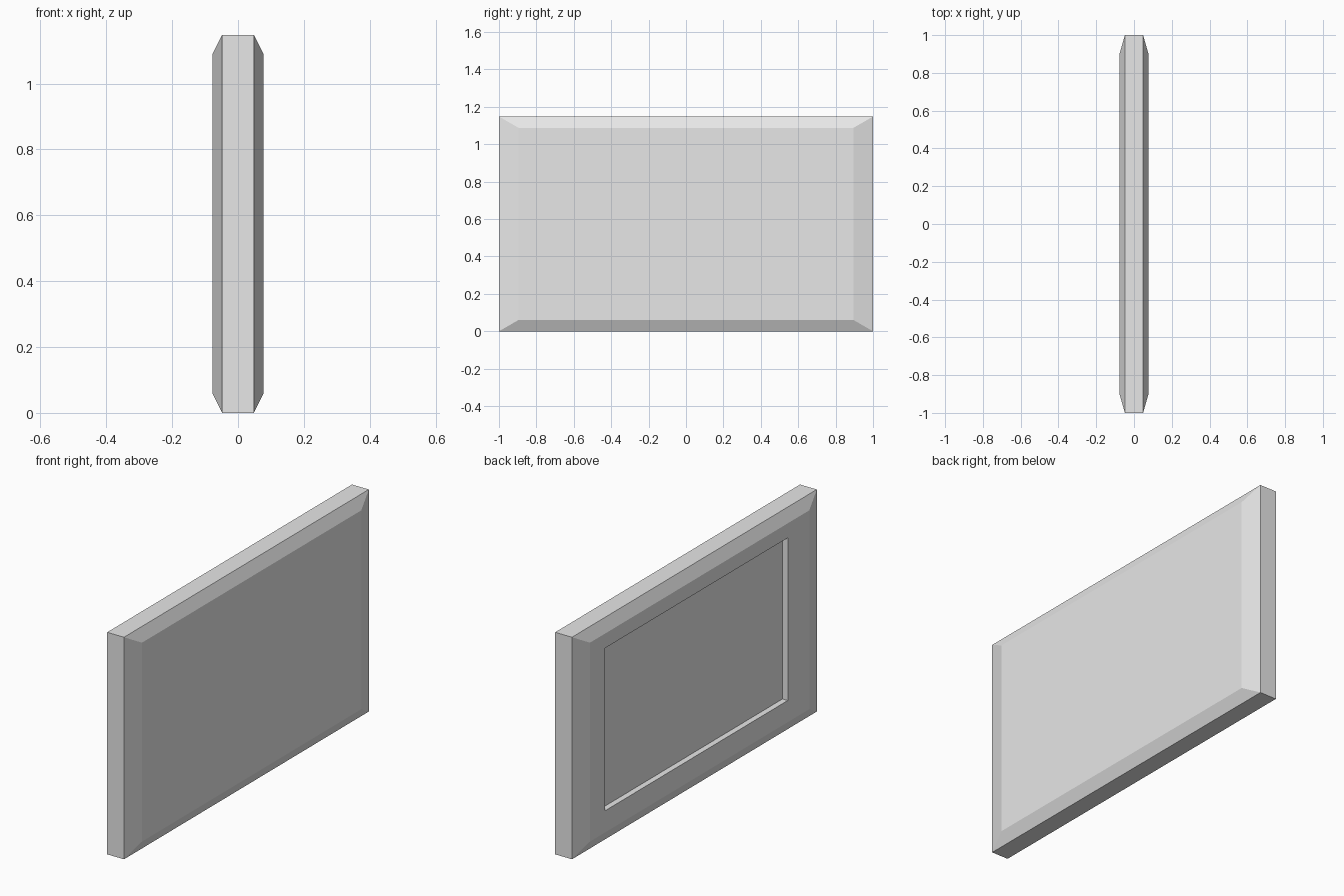
import bpy
import bmesh

cube = bpy.data.objects.get("Cube")
if cube:
    bpy.data.objects.remove(cube, do_unlink=True)

# Single plain grey material
grey = bpy.data.materials.new("light_grey")
grey.use_nodes = True
colour = (0.8, 0.8, 0.8, 1.0)
grey.diffuse_color = colour
grey.node_tree.nodes["Principled BSDF"].inputs["Base Color"].default_value = colour

HEIGHT = 1.148
EDGE_X, FACE_X = 0.048, 0.078      # rim half thickness, full half thickness
FACE_Y, BORDER_Z = 0.896, 0.06     # flat face half width, bevel height
RECESS_DEPTH = 0.03


def ring(bm, x, y0, y1, z0, z1):
    """Rectangular loop in the plane of constant x."""
    return [bm.verts.new((x, y, z)) for y, z in ((y0, z0), (y1, z0), (y1, z1), (y0, z1))]


outer = (-1, 1, 0, HEIGHT)
face = (-FACE_Y, FACE_Y, BORDER_Z, HEIGHT - BORDER_Z)
recess = (-0.72, 0.775, 0.172, 1.013)

# Bevelled slab: loops run from the plain face to the floor of the recess
bm = bmesh.new()
rings = [
    ring(bm, FACE_X, *face),
    ring(bm, EDGE_X, *outer),
    ring(bm, -EDGE_X, *outer),
    ring(bm, -FACE_X, *face),
    ring(bm, -FACE_X, *recess),
    ring(bm, -FACE_X + RECESS_DEPTH, *recess),
]
bm.faces.new(rings[0])
for a, b in zip(rings, rings[1:]):
    for i in range(4):
        j = (i + 1) % 4
        bm.faces.new((a[i], a[j], b[j], b[i]))
bm.faces.new(rings[-1])
bmesh.ops.recalc_face_normals(bm, faces=bm.faces)

mesh = bpy.data.meshes.new("bevelled_panel")
bm.to_mesh(mesh)
bm.free()
mesh.materials.append(grey)
panel = bpy.data.objects.new("bevelled_panel", mesh)
bpy.context.collection.objects.link(panel)
